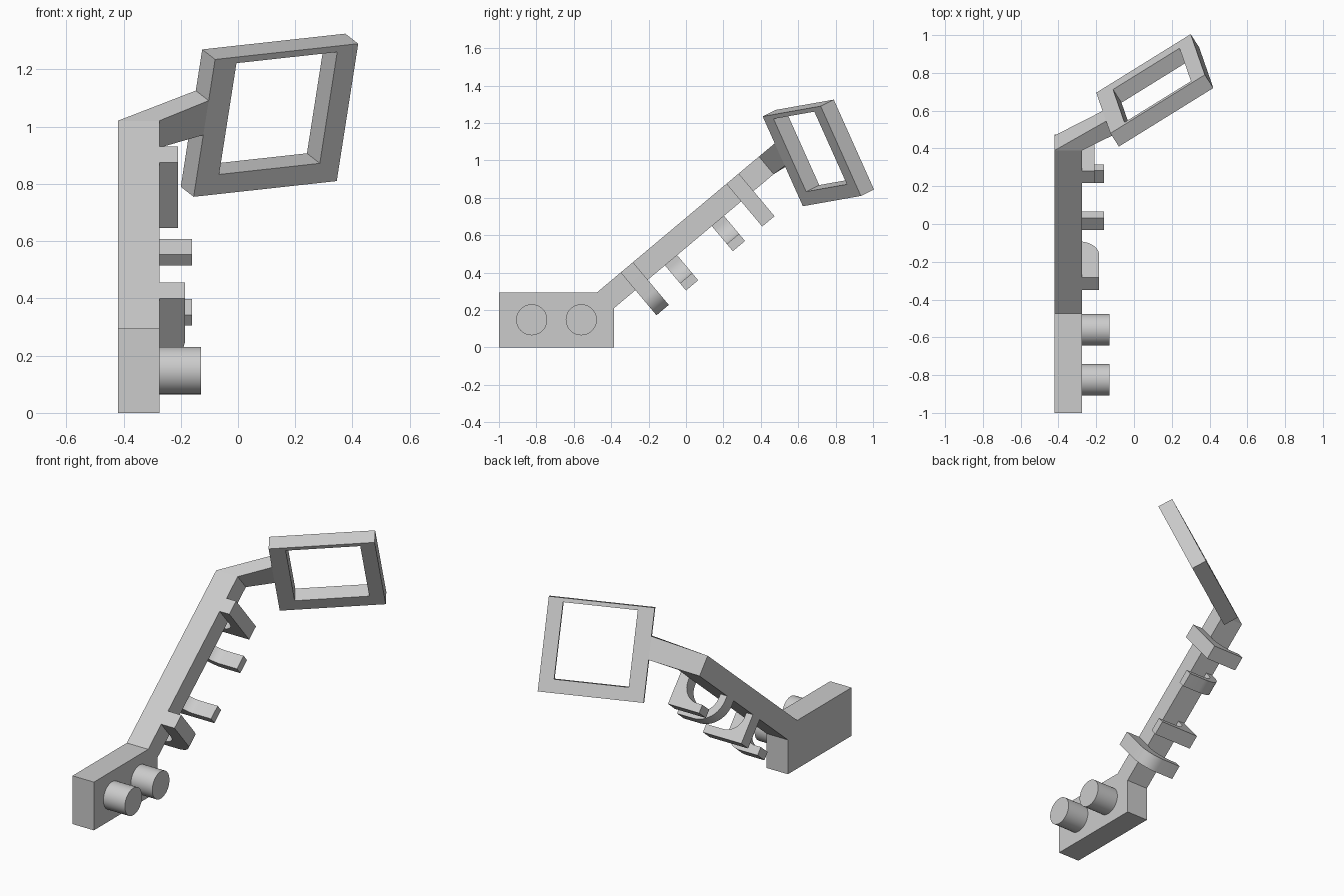
import bpy, bmesh, math
from mathutils import Vector

cube = bpy.data.objects.get("Cube")
if cube:
    bpy.data.objects.remove(cube)

grey = bpy.data.materials.new("plain grey")
grey.use_nodes = True
colour = (0.6, 0.6, 0.6, 1)
grey.diffuse_color = colour
grey.node_tree.nodes["Principled BSDF"].inputs["Base Color"].default_value = colour

LEFT, RIGHT = -0.42, -0.275          # sides of the flat arm
ANGLE = math.radians(40)
ARM_START = Vector((0, -0.475, 0.295))
ALONG = Vector((0, math.cos(ANGLE), math.sin(ANGLE)))
BELOW = Vector((0, math.sin(ANGLE), -math.cos(ANGLE)))
THICK, LENGTH = 0.123, 1.129


def finish(name, bm, smooth=False):
    bmesh.ops.recalc_face_normals(bm, faces=bm.faces)
    mesh = bpy.data.meshes.new(name)
    bm.to_mesh(mesh)
    bm.free()
    mesh.materials.append(grey)
    obj = bpy.data.objects.new(name, mesh)
    bpy.context.collection.objects.link(obj)
    if smooth:
        bpy.ops.object.select_all(action='DESELECT')
        obj.select_set(True)
        bpy.context.view_layer.objects.active = obj
        bpy.ops.object.shade_smooth_by_angle(angle=math.radians(30))
    return obj


def loft(name, start, end, smooth=False):
    """Solid between two matching outlines."""
    bm = bmesh.new()
    a = [bm.verts.new(p) for p in start]
    b = [bm.verts.new(p) for p in end]
    bm.faces.new(a)
    bm.faces.new(b)
    for i in range(len(a)):
        j = (i + 1) % len(a)
        bm.faces.new((a[i], a[j], b[j], b[i]))
    return finish(name, bm, smooth)


def arc(cx, cn, r, a0, a1, steps=12):
    angles = [math.radians(a0 + (a1 - a0) * i / steps) for i in range(steps + 1)]
    return [(cx + r * math.cos(t), cn + r * math.sin(t)) for t in angles]


def on_arm(x, s, n):
    return ARM_START + ALONG * s + BELOW * n + Vector((x, 0, 0))


def hook(name, outline, s0, s1):
    loft(name, [on_arm(x, s0, n) for x, n in outline],
         [on_arm(x, s1, n) for x, n in outline], True)


# Base block and sloping arm as one side profile
arm_end = [on_arm(0, LENGTH, n) for n in (THICK, 0)]
profile = [Vector((0, y, z)) for y, z in ((-1, 0), (-0.385, 0), (-0.385, 0.21))]
profile += arm_end + [ARM_START, Vector((0, -1, 0.295))]
loft("base_and_arm", [p + Vector((LEFT, 0, 0)) for p in profile],
     [p + Vector((RIGHT, 0, 0)) for p in profile])

# Two round pegs on the base
for i, y in enumerate((-0.825, -0.56)):
    ring = [(y + 0.083 * math.cos(t * math.tau / 48), 0.148 + 0.083 * math.sin(t * math.tau / 48))
            for t in range(48)]
    loft(f"peg_{i + 1}", [(RIGHT, *p) for p in ring], [(-0.13, *p) for p in ring], True)

# Hooks below the arm that hang from its left edge and point outward
BOTTOM, FLOOR = 0.298, 0.248
inner = arc(-0.275, 0.148, 0.1, 90, 180)
tip = [(-0.16, BOTTOM), (-0.16, FLOOR)]
leg = [(-0.375, THICK), (LEFT, THICK)]
hook("square_hook", tip + inner + leg + [(LEFT, BOTTOM)], 0.37, 0.455)
hook("round_hook", tip + inner + leg + arc(LEFT + 0.15, BOTTOM - 0.15, 0.15, 180, 90), 0.697, 0.782)

# Clips that hang from the arm's outer side and curl back under it
under = [(LEFT, BOTTOM), (LEFT, FLOOR)]
inside = arc(-0.385, FLOOR - 0.11, 0.11, 90, 0) + [(RIGHT, THICK), (RIGHT, 0)]
hook("round_clip", under + inside + [(-0.185, 0)] + arc(-0.295, BOTTOM - 0.11, 0.11, 0, 90), 0.164, 0.25)
hook("square_clip", under + inside + [(-0.21, 0), (-0.21, BOTTOM)], 0.902, 0.988)

# Tilted rectangular frame: position from its across, down and depth directions
CORNER = Vector((-0.08, 0.41, 1.235))
ACROSS = Vector((0.5, 0.31, 0.055))
DOWN = Vector((-0.075, 0.215, -0.48))
DEPTH = Vector((-0.045, 0.07, 0.035))


def on_frame(a, b, w):
    return CORNER + ACROSS * a + DOWN * b + DEPTH * w


def rectangle(a0, a1, b0, b1):
    return [(a0, b0), (a1, b0), (a1, b1), (a0, b1)]


bm = bmesh.new()
loops = [[bm.verts.new(on_frame(a, b, w)) for a, b in rect]
         for rect, w in ((rectangle(0, 1, 0, 1), 0), (rectangle(0, 1, 0, 1), 1),
                         (rectangle(0.156, 0.86, 0.045, 0.855), 1),
                         (rectangle(0.156, 0.86, 0.045, 0.855), 0))]
for k in range(4):
    p, q = loops[k], loops[(k + 1) % 4]
    for i in range(4):
        j = (i + 1) % 4
        bm.faces.new((p[i], p[j], q[j], q[i]))
finish("frame", bm)

# Neck from the arm's end to the frame's side
loft("neck",
     [on_arm(x, LENGTH, n) for x, n in ((LEFT, 0), (RIGHT, 0), (RIGHT, THICK), (LEFT, THICK))],
     [on_frame(0, b, w) for b, w in ((0.3, 1), (0.3, 0), (0.55, 0), (0.55, 1))])
